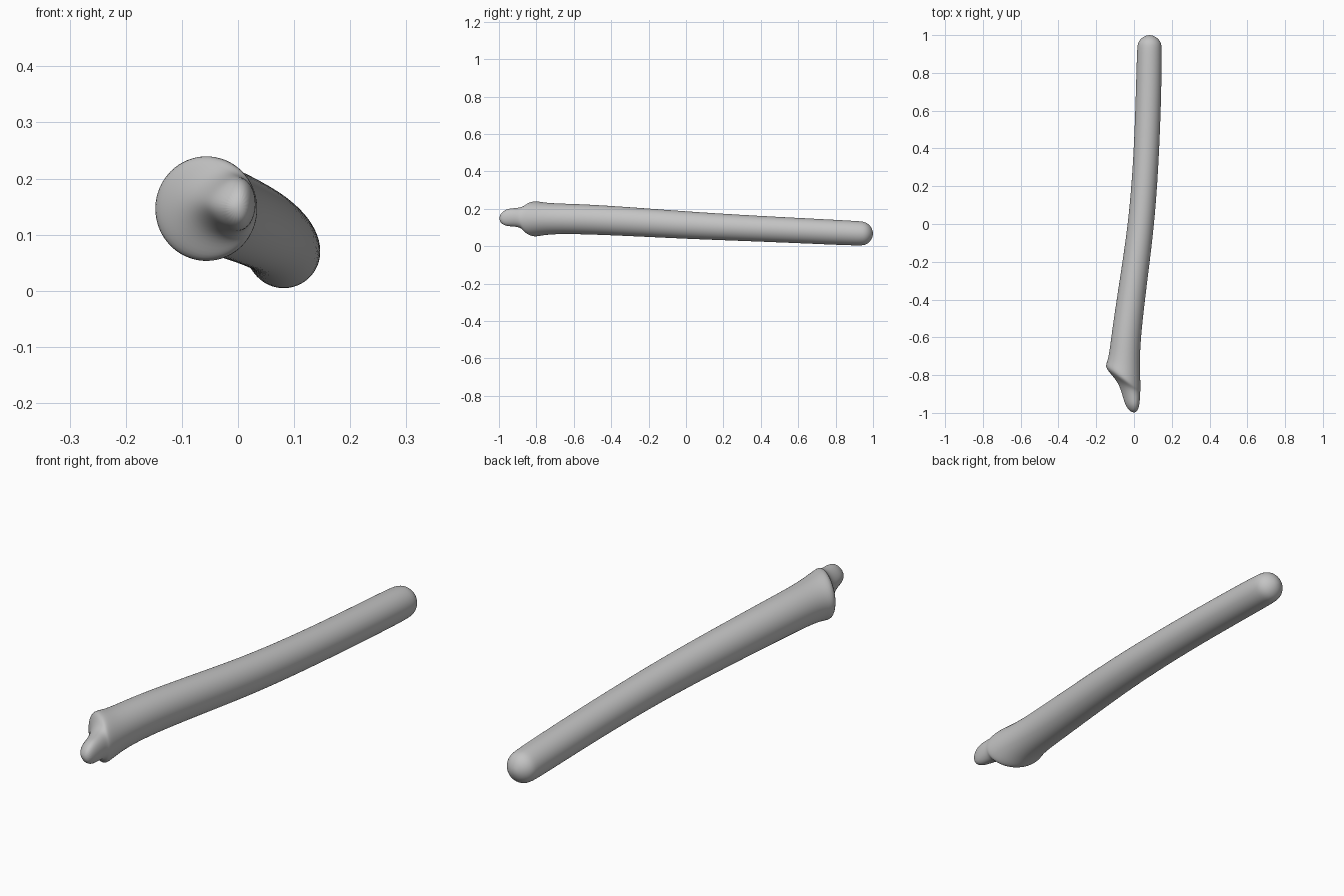
import bpy, bmesh, math

old = bpy.data.objects.get("Cube")
if old:
    bpy.data.objects.remove(old, do_unlink=True)

SIDES = 24

# Cross-sections from rounded back end to the front spur:
# (x, y, z, half width, half height, slant of the ring, taper towards -x)
back_x, back_z, back_r = 0.082, 0.068, 0.067
sections = []
for deg in (12, 30, 50, 70):
    a = math.radians(deg)
    r = back_r * math.sin(a)
    sections.append((back_x, 0.933 + back_r * math.cos(a), back_z, r, r, 0, 0))
sections += [
    # shaft
    (0.082, 0.92, 0.069, 0.067, 0.067, 0, 0),
    (0.075, 0.60, 0.084, 0.068, 0.068, 0, 0),
    (0.062, 0.30, 0.098, 0.068, 0.070, 0, 0),
    (0.039, 0.00, 0.113, 0.070, 0.074, 0, 0),
    (-0.003, -0.30, 0.132, 0.074, 0.078, 0, 0),
    (-0.037, -0.55, 0.145, 0.078, 0.081, 0, 0),
    (-0.050, -0.69, 0.147, 0.081, 0.082, -0.1, 0),
    # flared rim
    (-0.055, -0.765, 0.147, 0.088, 0.088, -0.4, 0),
    (-0.059, -0.815, 0.146, 0.095, 0.099, -0.62, 0),
    # hollow end face running into the spur
    (-0.045, -0.840, 0.147, 0.079, 0.080, -0.6, 0.05),
    (-0.025, -0.870, 0.153, 0.057, 0.055, -0.5, 0.15),
    (-0.014, -0.920, 0.155, 0.046, 0.047, -0.2, 0.3),
    (-0.010, -0.960, 0.153, 0.038, 0.045, -0.1, 0.3),
    (-0.003, -0.990, 0.150, 0.022, 0.027, 0, 0.2),
]

bm = bmesh.new()
rings = []
for cx, cy, cz, rx, rz, slant, taper in sections:
    ring = []
    for i in range(SIDES):
        a = 2 * math.pi * i / SIDES
        dx = rx * math.cos(a)
        dz = rz * math.sin(a) * (1 + taper * math.cos(a))
        ring.append(bm.verts.new((cx + dx, cy + slant * dx, cz + dz)))
    rings.append(ring)
for a, b in zip(rings, rings[1:]):
    for i in range(SIDES):
        j = (i + 1) % SIDES
        bm.faces.new((a[i], a[j], b[j], b[i]))

# Close both ends with a fan to a tip
for ring, tip in ((rings[0], (back_x, 1.0, back_z)), (rings[-1], (0, -1.0, 0.149))):
    t = bm.verts.new(tip)
    for i in range(SIDES):
        bm.faces.new((ring[i], ring[(i + 1) % SIDES], t))
bmesh.ops.recalc_face_normals(bm, faces=bm.faces)

mesh = bpy.data.meshes.new("bone_shaft")
bm.to_mesh(mesh)
bm.free()
shaft = bpy.data.objects.new("bone_shaft", mesh)
bpy.context.collection.objects.link(shaft)

# Smooth surface
sub = shaft.modifiers.new("smooth", "SUBSURF")
sub.levels = sub.render_levels = 2
for p in mesh.polygons:
    p.use_smooth = True

# Plain grey
grey = bpy.data.materials.new("plain_grey")
grey.use_nodes = True
colour = (0.55, 0.55, 0.55, 1)
grey.diffuse_color = colour
bsdf = next(n for n in grey.node_tree.nodes if n.type == "BSDF_PRINCIPLED")
bsdf.inputs["Base Color"].default_value = colour
mesh.materials.append(grey)
